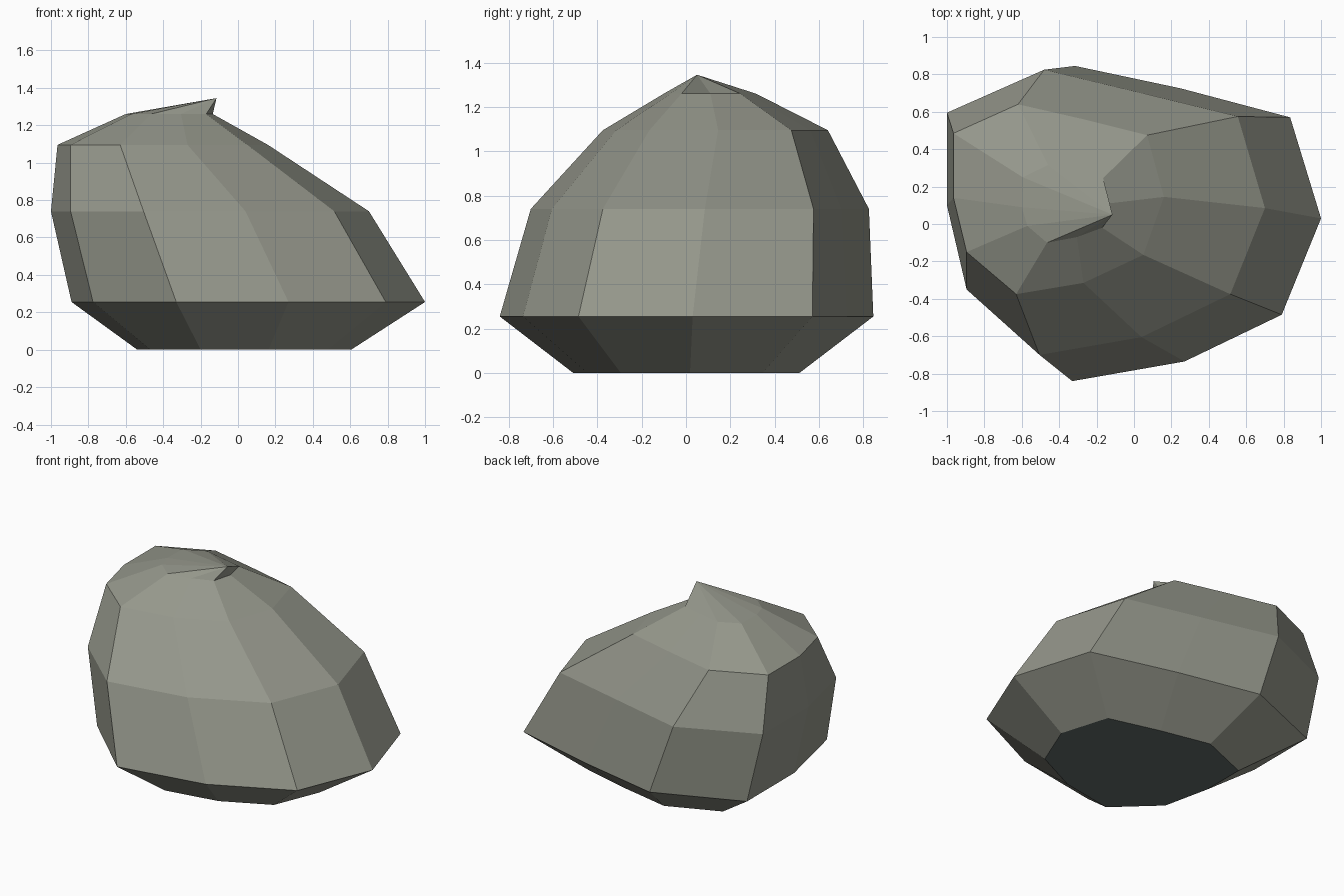
import bpy

if "Cube" in bpy.data.objects:
    bpy.data.objects.remove(bpy.data.objects["Cube"])

STONE = bpy.data.materials.new("grey_stone")
STONE.diffuse_color = (0.30, 0.31, 0.26, 1)
STONE.use_nodes = True
STONE.node_tree.nodes["Principled BSDF"].inputs["Base Color"].default_value = STONE.diffuse_color
UNDER = bpy.data.materials.new("dark_underside")
UNDER.diffuse_color = (0.12, 0.146, 0.14, 1)
UNDER.use_nodes = True
UNDER.node_tree.nodes["Principled BSDF"].inputs["Base Color"].default_value = UNDER.diffuse_color

# Ten-sided irregular cross-sections, counter-clockwise from +x
widest = [(1.0, .03), (.835, .57), (.25, .725), (-.315, .845), (-.89, .61),
          (-.89, .10), (-.775, -.42), (-.33, -.84), (.27, -.735), (.79, -.485)]
middle = [(.70, .085), (.555, .575), (.04, .70), (-.48, .825), (-1.0, .595),
          (-1.0, .10), (-.895, -.35), (-.505, -.70), (.04, -.605), (.515, -.375)]
shoulder = [(.16, .145), (.07, .475), (-.27, .56), (-.62, .64), (-.965, .485),
            (-.965, .14), (-.895, -.15), (-.63, -.375), (-.27, -.315), (.05, -.165)]
crown = [(-.135, .11), (-.165, .245), (-.31, .28), (-.46, .315), (-.595, .25),
         (-.60, .09), (-.57, -.01), (-.465, -.10), (-.305, -.07), (-.17, -.02)]
base = [(x * 0.605, y * 0.605) for x, y in widest]

rings = [(base, 0), (widest, .255), (middle, .74), (shoulder, 1.095), (crown, 1.26)]
N = len(widest)
verts = [(x, y, z) for ring, z in rings for x, y in ring]

# Stacked side walls
faces = []
for r in range(len(rings) - 1):
    for i in range(N):
        j = (i + 1) % N
        faces.append((r * N + i, r * N + j, (r + 1) * N + j, (r + 1) * N + i))

# Overhanging peak
verts.append((-.115, .05, 1.345))
top = (len(rings) - 1) * N
faces += [(top + i, top + (i + 1) % N, len(verts) - 1) for i in range(N)]

# Flat underside
faces.append(tuple(reversed(range(N))))

mesh = bpy.data.meshes.new("boulder")
mesh.from_pydata(verts, [], faces)
mesh.materials.append(STONE)
mesh.materials.append(UNDER)
for p in mesh.polygons:
    p.material_index = 1 if p.normal.z < -0.99 else 0
    p.use_smooth = False
bpy.context.collection.objects.link(bpy.data.objects.new("boulder", mesh))
